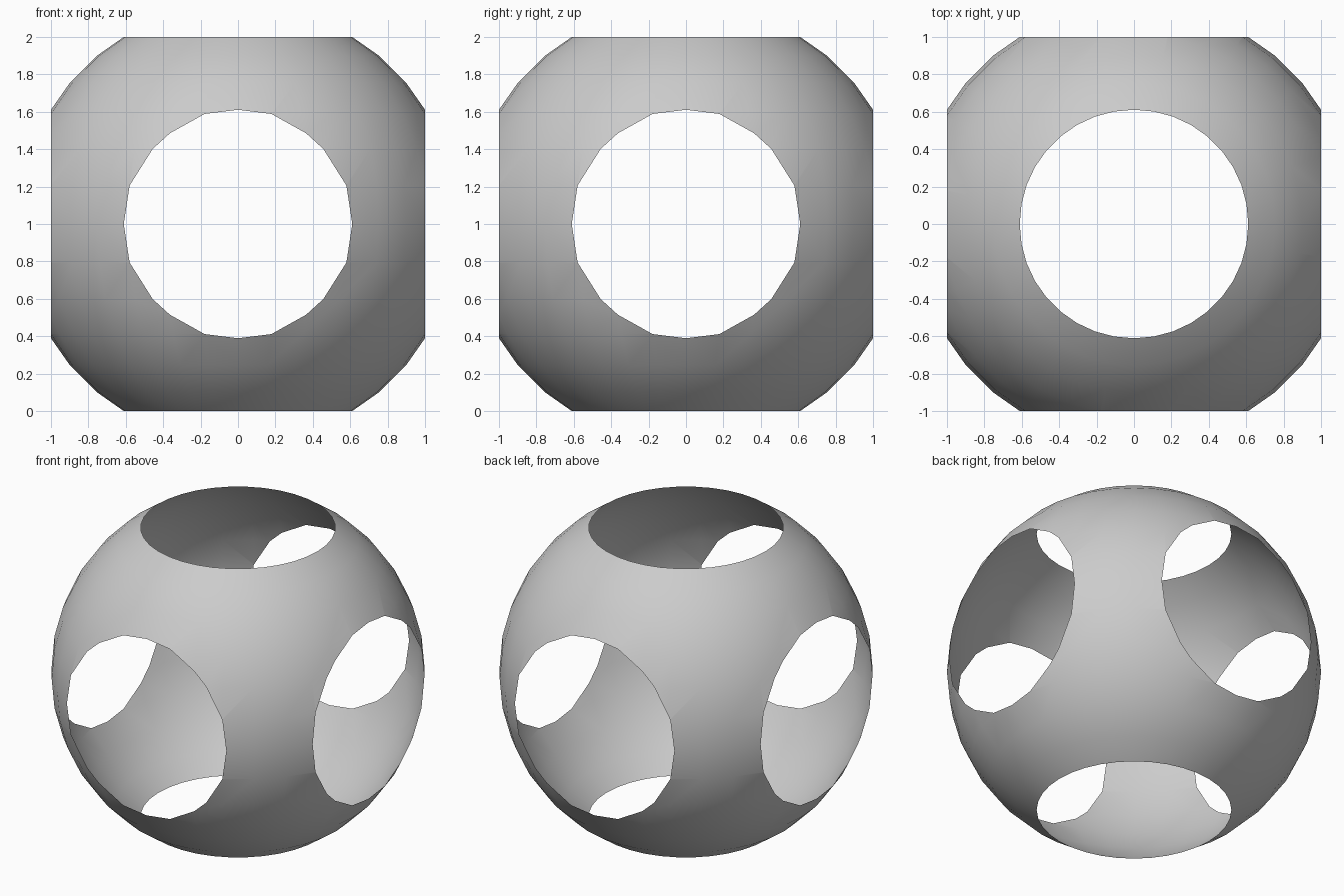
import bpy
import bmesh
from mathutils import Vector

cube = bpy.data.objects.get("Cube")
if cube:
    bpy.data.objects.remove(cube, do_unlink=True)

RADIUS = 1.174
CENTRE = Vector((0, 0, 1))

# Plain grey surface
grey = bpy.data.materials.new("grey")
grey.use_nodes = True
colour = (0.6, 0.6, 0.6, 1)
grey.diffuse_color = colour
grey.node_tree.nodes["Principled BSDF"].inputs["Base Color"].default_value = colour

# Thin spherical shell
bm = bmesh.new()
bmesh.ops.create_uvsphere(bm, u_segments=36, v_segments=18, radius=RADIUS)
bmesh.ops.translate(bm, verts=bm.verts, vec=CENTRE)

# Slice off a cap on each of the six sides, leaving round openings
for axis in range(3):
    for sign in (-1, 1):
        normal = Vector((0, 0, 0))
        normal[axis] = sign
        bmesh.ops.bisect_plane(
            bm, geom=bm.verts[:] + bm.edges[:] + bm.faces[:],
            plane_co=CENTRE + normal, plane_no=normal,
            dist=0.0001, clear_outer=True)

for face in bm.faces:
    face.smooth = True

mesh = bpy.data.meshes.new("pierced_sphere_shell")
bm.to_mesh(mesh)
bm.free()
mesh.materials.append(grey)
shell = bpy.data.objects.new("pierced_sphere_shell", mesh)
bpy.context.scene.collection.objects.link(shell)
